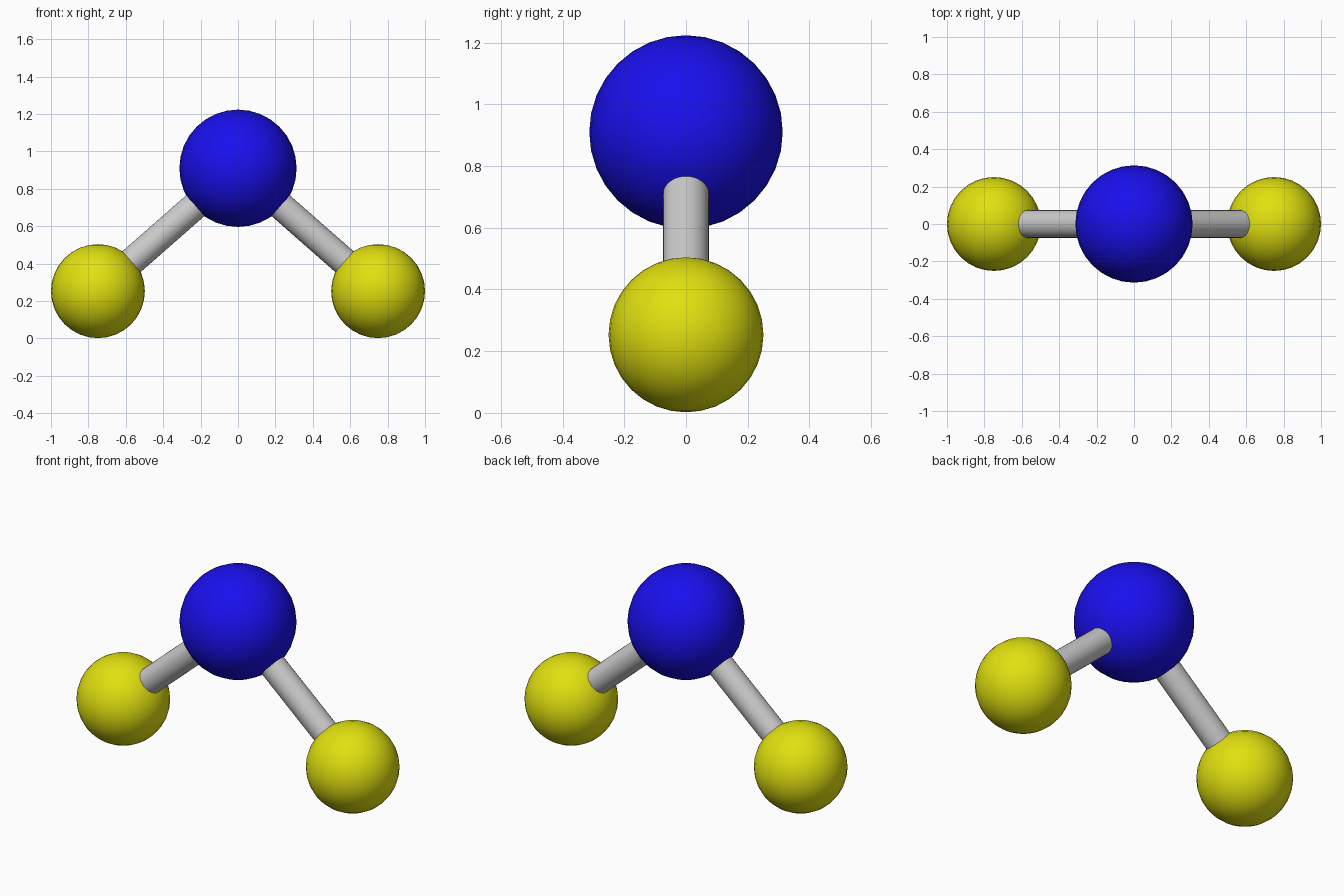
import bpy
from mathutils import Vector

if "Cube" in bpy.data.objects:
    bpy.data.objects.remove(bpy.data.objects["Cube"])


def material(name, color):
    mat = bpy.data.materials.new(name)
    mat.diffuse_color = color
    mat.use_nodes = True
    mat.node_tree.nodes["Principled BSDF"].inputs["Base Color"].default_value = mat.diffuse_color
    return mat


def atom(name, center, radius, mat):
    bpy.ops.mesh.primitive_uv_sphere_add(segments=32, ring_count=16, radius=radius, location=center)
    ob = bpy.context.object
    ob.name = name
    ob.data.materials.append(mat)
    bpy.ops.object.shade_smooth()


def bond(name, start, end, radius):
    axis = end - start
    bpy.ops.mesh.primitive_cylinder_add(vertices=32, radius=radius, depth=axis.length,
                                        location=(start + end) / 2)
    ob = bpy.context.object
    ob.name = name
    ob.rotation_euler = axis.to_track_quat('Z', 'Y').to_euler()
    bpy.ops.object.shade_smooth_by_angle()


blue = material("blue", (0.01, 0.005, 0.85, 1))
yellow = material("yellow", (0.75, 0.75, 0.005, 1))

# Large central atom
top = Vector((0, 0, 0.91))
atom("central_atom", top, 0.3135, blue)

# Two outer atoms, each joined to the centre by a bond
for side, sx in (("left", -1), ("right", 1)):
    outer = Vector((sx * 0.749, 0, 0.253))
    atom(side + "_atom", outer, 0.251, yellow)
    bond(side + "_bond", top, outer, 0.074)
